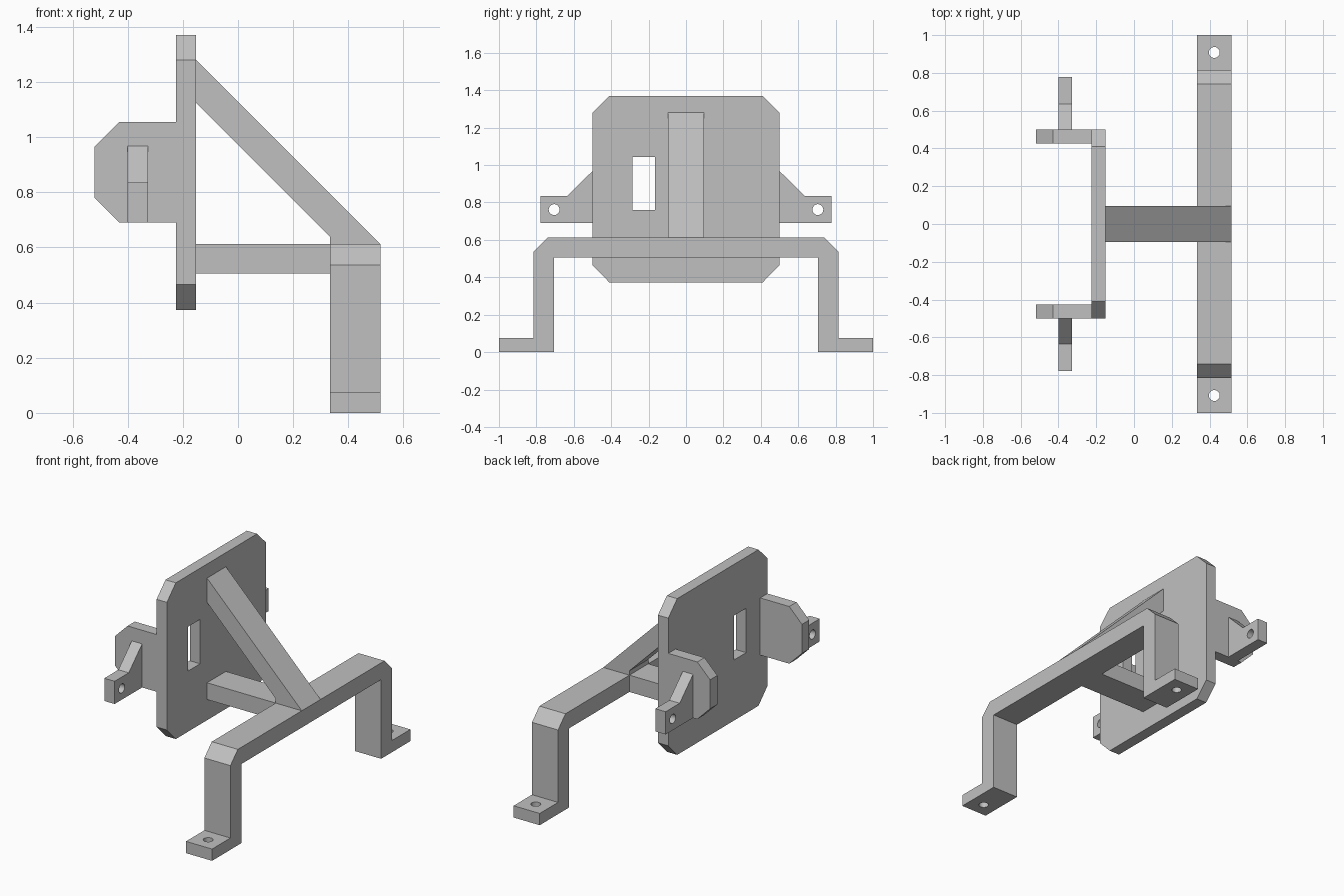
import bpy, bmesh, math
from mathutils import Vector

cube = bpy.data.objects.get("Cube")
if cube:
    bpy.data.objects.remove(cube, do_unlink=True)

grey = bpy.data.materials.new("plain_grey")
grey.use_nodes = True
grey.diffuse_color = (0.53, 0.53, 0.53, 1)
grey.node_tree.nodes["Principled BSDF"].inputs["Base Color"].default_value = (0.53, 0.53, 0.53, 1)


def prism(name, axis, profile, start, end):
    """Extrude a flat profile along an axis; profile holds the other two coordinates in order."""
    def place(p, t):
        c = list(p)
        c.insert("xyz".index(axis), t)
        return Vector(c)
    bm = bmesh.new()
    base = bm.faces.new([bm.verts.new(place(p, start)) for p in profile])
    new = bmesh.ops.extrude_face_region(bm, geom=[base])["geom"]
    shift = place((0, 0), end - start)
    bmesh.ops.translate(bm, vec=shift, verts=[v for v in new if isinstance(v, bmesh.types.BMVert)])
    bmesh.ops.recalc_face_normals(bm, faces=bm.faces)
    mesh = bpy.data.meshes.new(name)
    bm.to_mesh(mesh)
    bm.free()
    mesh.materials.append(grey)
    obj = bpy.data.objects.new(name, mesh)
    bpy.context.collection.objects.link(obj)
    return obj


def rect(a0, a1, b0, b1):
    return [(a0, b0), (a1, b0), (a1, b1), (a0, b1)]


def circle(a, b, r, n=32):
    return [(a + r * math.cos(math.tau * i / n), b + r * math.sin(math.tau * i / n)) for i in range(n)]


def cut(obj, axis, profile, start, end):
    """Cut a profile through an object, then discard the cutter."""
    cutter = prism("cutter", axis, profile, start, end)
    cutter.hide_render = True
    mod = obj.modifiers.new("hole", "BOOLEAN")
    mod.operation, mod.solver, mod.object = "DIFFERENCE", "EXACT", cutter
    bpy.ops.object.select_all(action="DESELECT")
    obj.select_set(True)
    bpy.context.view_layer.objects.active = obj
    bpy.ops.object.modifier_apply(modifier=mod.name)
    bpy.data.objects.remove(cutter, do_unlink=True)
    bpy.ops.object.shade_smooth_by_angle(angle=math.radians(30))


# Bridge with legs and feet, one half profile mirrored
half = [(0.705, 0.505), (0.705, 0), (1, 0), (1, 0.075), (0.815, 0.075), (0.815, 0.537), (0.74, 0.612)]
bridge = prism("bridge_stand", "x", half + [(-y, z) for y, z in reversed(half)], 0.333, 0.517)
for side in (-1, 1):
    cut(bridge, "z", circle(0.425, side * 0.908, 0.029), -0.1, 0.2)

# Upright plate with clipped corners and a slot
plate_half = [(0.41, 0.373), (0.5, 0.465), (0.5, 1.28), (0.41, 1.37)]
plate = prism("back_plate", "x", plate_half + [(-y, z) for y, z in reversed(plate_half)], -0.225, -0.152)
cut(plate, "x", rect(-0.285, -0.165, 0.76, 1.043), -0.4, 0.0)

# Horizontal arm and diagonal brace
prism("support_arm", "y", rect(-0.152, 0.333, 0.505, 0.612), -0.095, 0.095)
prism("diagonal_brace", "y",
      [(-0.152, 1.28), (-0.152, 1.125), (0.333, 0.64), (0.333, 0.612), (0.517, 0.612)], -0.095, 0.095)

# Side wings and drilled ears
wing = [(-0.225, 0.69), (-0.43, 0.69), (-0.52, 0.78), (-0.52, 0.965), (-0.43, 1.055), (-0.225, 1.055)]
ear = [(0.5, 0.69), (0.777, 0.69), (0.777, 0.835), (0.635, 0.835), (0.5, 0.968)]
for label, side in (("right", -1), ("left", 1)):
    prism(label + "_wing", "y", wing, side * 0.427, side * 0.5)
    lug = prism(label + "_ear", "x", [(side * y, z) for y, z in ear], -0.4, -0.327)
    cut(lug, "x", circle(side * 0.705, 0.762, 0.029), -0.6, -0.2)
